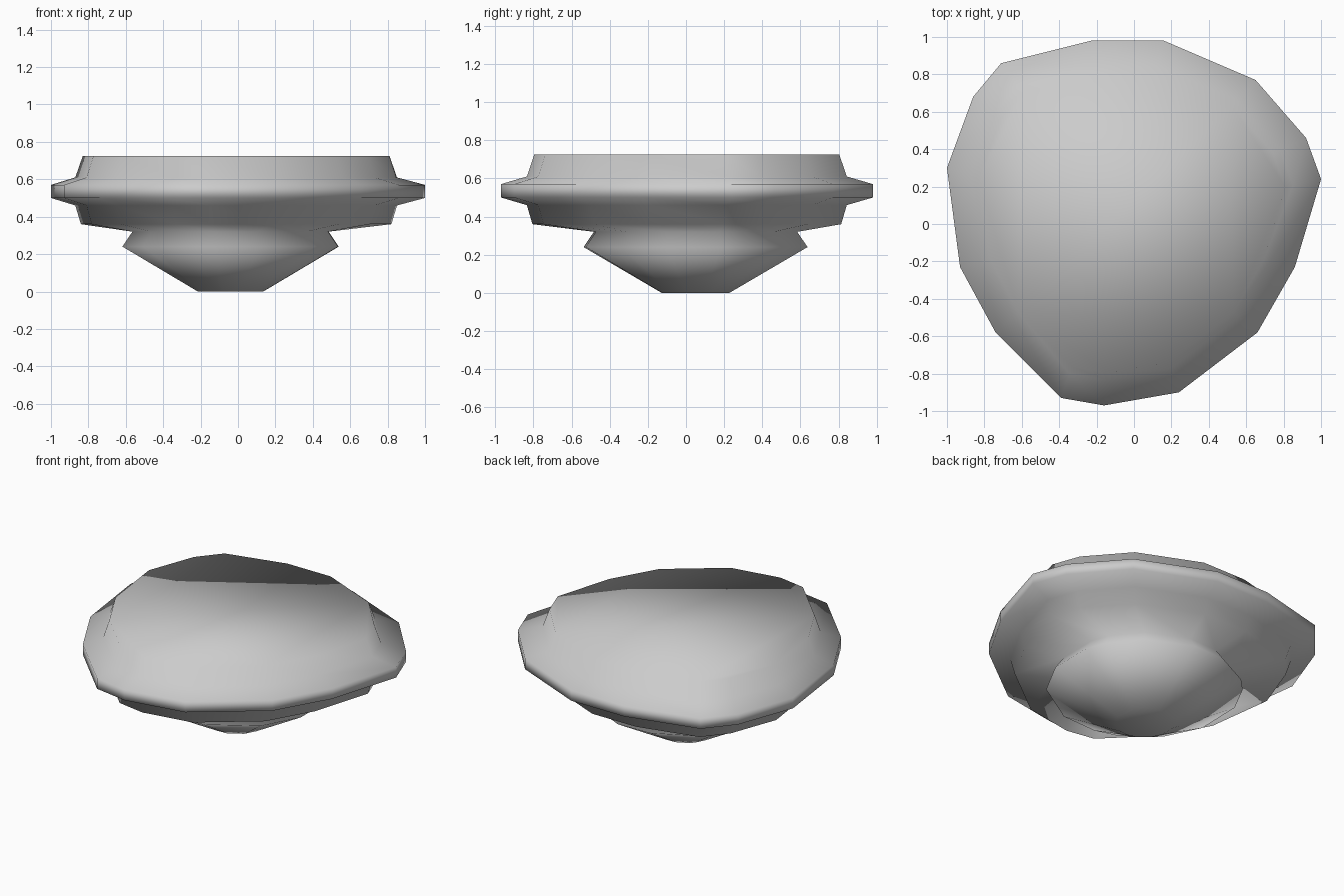
import bpy, bmesh, math

if "Cube" in bpy.data.objects:
    bpy.data.objects.remove(bpy.data.objects["Cube"])

# Irregular rim outline, seen from above
RIM = [(-.23, .98), (.16, .98), (.65, .77), (.92, .46), (1, .24), (.86, -.23),
       (.66, -.58), (.24, -.90), (-.16, -.97), (-.39, -.93), (-.74, -.58),
       (-.93, -.23), (-1, .30), (-.86, .68), (-.71, .86)]


def rim_ring(z, s):
    """Scaled copy of the irregular outline; the full-size one stays centred."""
    shift = -.01 if s < 1 else 0
    return [(x * s + shift, y * s, z) for x, y in RIM]


def round_ring(z, r):
    """Rounder ring of the foot, using the same vertex directions."""
    pts = []
    for x, y in RIM:
        a = math.atan2(y, x)
        pts.append((r * math.cos(a) - .04, r * math.sin(a) + .05, z))
    return pts


def loft(name, rings):
    bm = bmesh.new()
    loops = [[bm.verts.new(p) for p in ring] for ring in rings]
    n = len(RIM)
    for low, high in zip(loops, loops[1:]):
        for i in range(n):
            j = (i + 1) % n
            bm.faces.new((low[i], low[j], high[j], high[i]))
    bm.faces.new(loops[0])
    bm.faces.new(loops[-1])
    bmesh.ops.recalc_face_normals(bm, faces=bm.faces)
    for f in bm.faces:
        f.smooth = True
    me = bpy.data.meshes.new(name)
    bm.to_mesh(me)
    bm.free()
    ob = bpy.data.objects.new(name, me)
    bpy.context.collection.objects.link(ob)
    return ob


# Tapered foot, neck, lower body, flange and upper wall in one smooth skin
foot = [round_ring(0, .18), round_ring(.24, .595), round_ring(.32, .54)]
body = [rim_ring(z, s) for z, s in ((.36, .83), (.46, .86), (.50, 1),
                                    (.57, 1), (.61, .86), (.725, .82))]
loft("flanged_stone_dish", foot + body)
